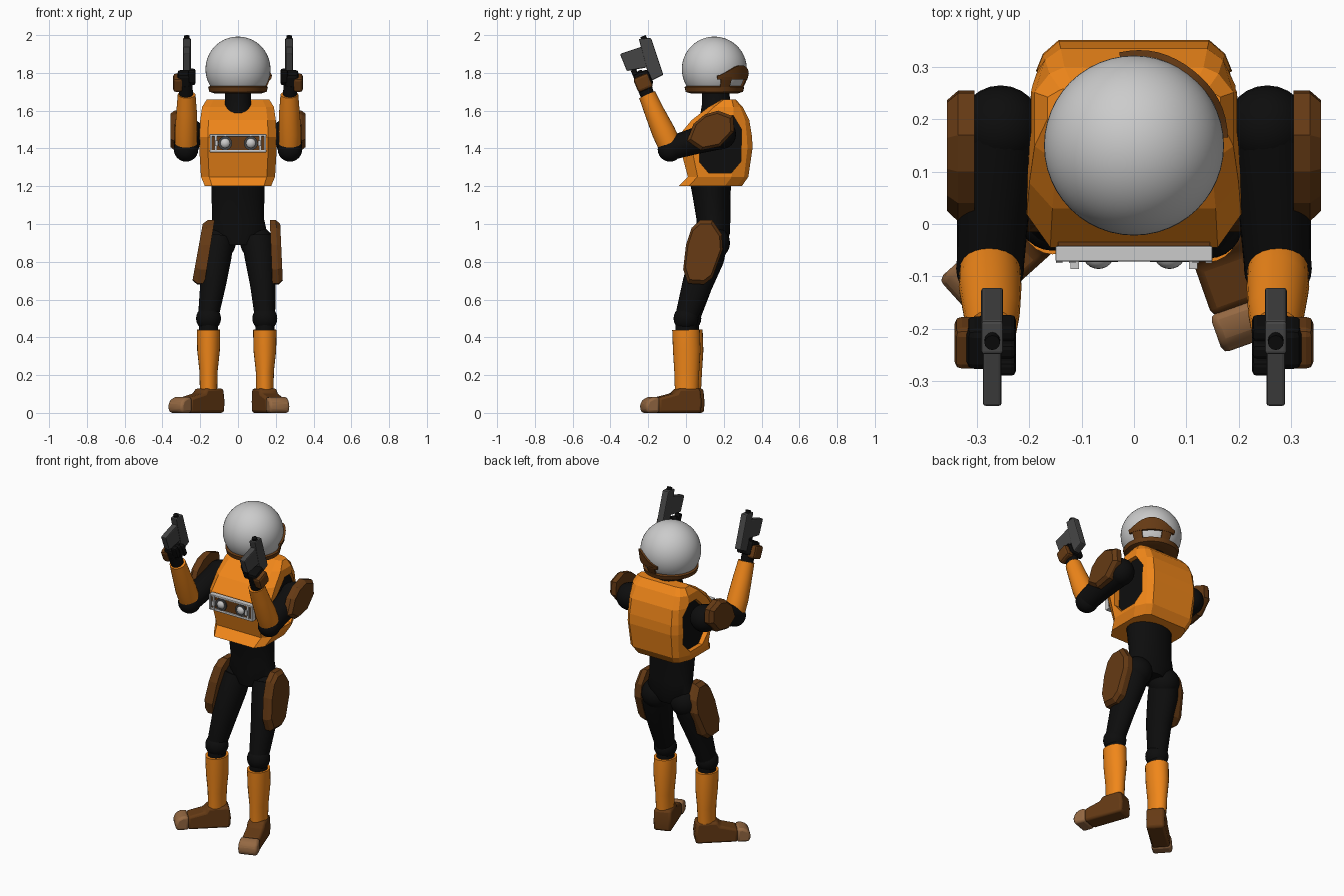
import bpy, bmesh, math
from mathutils import Vector, Matrix

if "Cube" in bpy.data.objects:
    bpy.data.objects.remove(bpy.data.objects["Cube"])


def material(name, rgb):
    m = bpy.data.materials.new(name)
    m.diffuse_color = (*rgb, 1)
    m.use_nodes = True
    m.node_tree.nodes["Principled BSDF"].inputs["Base Color"].default_value = m.diffuse_color
    return m


ORANGE = material("orange", (0.87, 0.24, 0.01))
BROWN = material("brown", (0.13, 0.042, 0.007))
BLACK = material("black", (0.004, 0.004, 0.004))
DARK = material("gunmetal", (0.06, 0.06, 0.06))
TAN = material("tan", (0.3, 0.14, 0.055))


def finish(name, bm, mat, smooth=True, bevel=0):
    bmesh.ops.recalc_face_normals(bm, faces=bm.faces)
    me = bpy.data.meshes.new(name)
    bm.to_mesh(me)
    bm.free()
    ob = bpy.data.objects.new(name, me)
    bpy.context.collection.objects.link(ob)
    if mat:
        me.materials.append(mat)
    if bevel:
        b = ob.modifiers.new("bevel", 'BEVEL')
        b.width, b.segments = bevel, 2
    if smooth:
        bpy.ops.object.select_all(action='DESELECT')
        ob.select_set(True)
        bpy.context.view_layer.objects.active = ob
        bpy.ops.object.shade_smooth_by_angle(angle=math.radians(35))
    return ob


def loft(name, rings, mat, **kw):
    bm = bmesh.new()
    vs = [[bm.verts.new(p) for p in r] for r in rings]
    n = len(vs[0])
    for a, b in zip(vs, vs[1:]):
        for i in range(n):
            bm.faces.new((a[i], a[(i + 1) % n], b[(i + 1) % n], b[i]))
    bm.faces.new(vs[0])
    bm.faces.new(vs[-1])
    return finish(name, bm, mat, **kw)


def tube(name, pts, mat, n=24):
    """Limb through (x, y, z, rx, ry) stations."""
    d = (Vector(pts[-1][:3]) - Vector(pts[0][:3])).normalized()
    u = (Vector((1, 0, 0)) - d * d.x).normalized()
    v = d.cross(u)
    rings = []
    for x, y, z, rx, ry in pts:
        rings.append([Vector((x, y, z)) + u * rx * math.cos(t) + v * ry * math.sin(t)
                      for t in (2 * math.pi * i / n for i in range(n))])
    return loft(name, rings, mat)


def ball(name, c, r, mat, seg=24):
    bm = bmesh.new()
    bmesh.ops.create_uvsphere(bm, u_segments=seg, v_segments=seg // 2, radius=r,
                              matrix=Matrix.Translation(c))
    return finish(name, bm, mat)


def prism(name, outline, x0, x1, mat, inset=1.0, lean=0.0, **kw):
    """Outline of (y, z) extruded along x; inset shrinks the x1 end."""
    cy = sum(p[0] for p in outline) / len(outline)
    cz = sum(p[1] for p in outline) / len(outline)
    xm = x0 + (x1 - x0) * 0.6
    rings = [[(x + lean * (z - cz), cy + (y - cy) * k, cz + (z - cz) * k) for y, z in outline]
             for x, k in ((x0, 1), (xm, 1), (x1, inset))]
    return loft(name, rings, mat, **kw)


def box(name, c, size, mat, tilt=0, bevel=0):
    bm = bmesh.new()
    bmesh.ops.create_cube(bm, size=1, matrix=Matrix.Translation(c)
                          @ Matrix.Rotation(tilt, 4, 'X') @ Matrix.Diagonal((*size, 1)))
    return finish(name, bm, mat, smooth=False, bevel=bevel)


# Helmet: clipped globe, rim, and raised guard on its turned back
bm = bmesh.new()
bmesh.ops.create_uvsphere(bm, u_segments=48, v_segments=32, radius=0.172,
                          matrix=Matrix.Translation((0, 0.15, 1.82)))
cut = bmesh.ops.bisect_plane(bm, geom=bm.verts[:] + bm.edges[:] + bm.faces[:],
                             plane_co=(0, 0, 1.715), plane_no=(0, 0, -1), clear_outer=True)
bmesh.ops.holes_fill(bm, edges=[e for e in bm.edges if e.is_boundary])
finish("helmet_globe", bm, None)
tube("helmet_rim", [(0, .15, 1.69, .12, .12), (0, .15, 1.70, .152, .152),
                    (0, .15, 1.725, .158, .158), (0, .15, 1.735, .14, .14)], BROWN, 40)


def guard(name, a0, a1, lo, hi, peak):
    rings = []
    for i in range(17):
        t = i / 16
        a = math.radians(a0 + (a1 - a0) * t)
        top = hi + peak * max(0, math.sin(math.pi * t)) ** 1.5
        ring = []
        for z, off in ((lo, -.015), (lo, .012), (top, .012), (top, -.015)):
            r = math.sqrt(max(.172 ** 2 - (z - 1.82) ** 2, 0)) + off
            ring.append((r * math.cos(a), .15 + r * math.sin(a), z))
        rings.append(ring)
    loft(name, rings, BROWN)


guard("helmet_back_guard", 5, 99, 1.765, 1.785, .055)
guard("helmet_guard_post_right", 12, 32, 1.72, 1.775, 0)
guard("helmet_guard_post_left", 72, 92, 1.72, 1.775, 0)
tube("neck", [(0, .16, 1.58, .08, .085), (0, .16, 1.64, .07, .075), (0, .155, 1.72, .068, .072)], BLACK)

# Faceted chest armour with arm openings
rings = []
for z, w, f, b in ((1.20, .175, -.04, .295), (1.25, .196, .01, .33), (1.40, .205, -.03, .352),
                   (1.46, .205, -.045, .35), (1.55, .2, .03, .335), (1.62, .19, .12, .30),
                   (1.66, .165, .19, .262)):
    d = b - f
    half = [(w * .78, f), (w, f + d * .16), (w, b - d * .27), (w * .85, b - d * .07), (w * .7, b)]
    rings.append([(x, y, z) for x, y in half] + [(-x, y, z) for x, y in reversed(half)])
vest = loft("chest_armour", rings, ORANGE, smooth=False)
HOLE = [(.12, 1.27), (.24, 1.27), (.29, 1.33), (.295, 1.50), (.25, 1.575), (.18, 1.575), (.08, 1.48), (.07, 1.33)]
cutter = prism("arm_opening_cutter", HOLE, -.3, .3, None, smooth=False)
cutter.hide_render = True
cutter.hide_viewport = True
cutter.display_type = 'WIRE'
m = vest.modifiers.new("arm_openings", 'BOOLEAN')
m.object, m.operation, m.solver = cutter, 'DIFFERENCE', 'EXACT'
prism("inner_torso", HOLE, -.17, .17, BLACK, smooth=False)

# Chest control panel
box("panel_back", (0, -.045, 1.428), (.29, .04, .09), BROWN)
for z, h in ((1.386, .014), (1.47, .012)):
    box("panel_rail", (0, -.057, z), (.30, .03, h), None, bevel=.003)
for s in (-1, 1):
    for x in (.143, .118):
        box("panel_bar", (s * x, -.06, 1.428), (.012, .03, .09), None)
    box("panel_knob", (s * .113, -.075, 1.428), (.016, .022, .03), None)
    ball("panel_lamp", (s * .068, -.055, 1.428), .031, None)
    bm = bmesh.new()
    bmesh.ops.create_cone(bm, cap_ends=True, segments=24, radius1=.037, radius2=.037, depth=.03,
                          matrix=Matrix.Translation((s * .068, -.058, 1.428)) @ Matrix.Rotation(math.pi / 2, 4, 'X'))
    finish("panel_lamp_ring", bm, DARK)

# Waist and pelvis
tube("waist", [(0, .13, 1.24, .142, .112), (0, .135, 1.15, .14, .10), (0, .145, 1.03, .137, .09),
               (0, .145, .95, .155, .088), (0, .14, .89, .09, .075)], BLACK)

SHOULDER_PAD = [(.005, 1.44), (.04, 1.53), (.10, 1.58), (.17, 1.60), (.25, 1.57), (.255, 1.49), (.18, 1.41), (.08, 1.39)]
SLIDE = [(-.25, 1.98), (-.185, 1.985), (-.12, 1.79), (-.19, 1.755)]
GRIP = [(-.35, 1.90), (-.23, 1.94), (-.20, 1.83), (-.313, 1.81)]
for s, side in ((-1, "left"), (1, "right")):
    # Arm
    ball(side + "_shoulder", (s * .255, .185, 1.475), .08, BLACK)
    tube(side + "_upper_arm", [(s * .257, .185, 1.475, .078, .078), (s * .268, .05, 1.44, .07, .07),
                               (s * .275, -.085, 1.40, .064, .062)], BLACK)
    ball(side + "_elbow", (s * .275, -.085, 1.395), .065, BLACK)
    tube(side + "_forearm", [(s * .275, -.09, 1.425, .058, .062), (s * .275, -.12, 1.49, .06, .062),
                             (s * .272, -.17, 1.60, .054, .052), (s * .272, -.206, 1.685, .047, .046)], ORANGE)
    prism(side + "_shoulder_pad", SHOULDER_PAD, s * .305, s * .357, BROWN, inset=.85, smooth=False)
    # Hand
    tube(side + "_wrist", [(s * .275, -.20, 1.67, .036, .036), (s * .278, -.225, 1.74, .038, .04)], BLACK)
    box(side + "_glove_back", (s * .318, -.227, 1.748), (.05, .085, .08), BROWN, tilt=.4, bevel=.014)
    box(side + "_palm", (s * .285, -.227, 1.765), (.07, .085, .085), BLACK, tilt=.4, bevel=.015)
    for k in range(3):
        box(side + "_finger", (s * .245, -.265 + .033 * k, 1.785 - .006 * k), (.038, .03, .075),
            BLACK, tilt=.4, bevel=.009)
    # Pistol
    prism(side + "_pistol_slide", SLIDE, s * .25, s * .292, DARK, smooth=False, bevel=.006)
    prism(side + "_pistol_grip", GRIP, s * .253, s * .289, DARK, smooth=False, bevel=.006)
    tube(side + "_pistol_muzzle", [(s * .271, -.214, 1.96, .015, .015), (s * .271, -.227, 1.995, .015, .015)], BLACK, 12)

# Legs: (side, knee x, y shift, foot turn, pad placement)
THIGH_PAD = [(.03, .98), (.075, 1.02), (.14, 1.02), (.19, .945), (.195, .865), (.14, .715), (.095, .68),
             (.01, .685), (-.015, .76), (0, .89)]
FOOT = [(.07, 0), (-.17, 0), (-.17, .08), (-.07, .105), (-.055, .13), (.065, .13), (.075, .06)]
TOE = [(-.165, 0), (-.235, 0), (-.245, .035), (-.23, .07), (-.20, .084), (-.165, .084)]
for s, side, kx, dy, turn, pad, lean in ((-1, "left", -.156, .015, -48, (-.15, -.213), .16),
                                         (1, "right", .142, 0, 19.5, (.175, .23), -.04)):
    ball(side + "_hip", (s * .1, .145, .90), .088, BLACK)
    tube(side + "_thigh", [(s * .105, .14, .92, .085, .085), (s * .118, .11, .82, .082, .092),
                           (s * .132, .06, .68, .068, .08), (kx, .005 + dy, .52, .055, .06)], BLACK)
    ball(side + "_knee", (kx, dy, .50), .066, BLACK)
    tube(side + "_shin_guard", [(kx, dy, .44, .062, .073), (kx, dy + .004, .33, .06, .073),
                                (kx, dy + .004, .22, .048, .066), (kx, dy + .003, .125, .046, .062)], ORANGE)
    tube(side + "_calf", [(kx, dy, .50, .05, .055), (kx, dy, .42, .05, .055)], BLACK)
    prism(side + "_thigh_pad", THIGH_PAD, *pad, BROWN, inset=.88, lean=lean, smooth=False)
    for nm, prof, w, mat in (("_boot", FOOT, .052, BROWN), ("_toe_cap", TOE, .056, TAN)):
        ob = prism(side + nm, prof, -w, w, mat, bevel=.014)
        ob.location = (kx, dy, 0)
        ob.rotation_euler.z = math.radians(turn)
